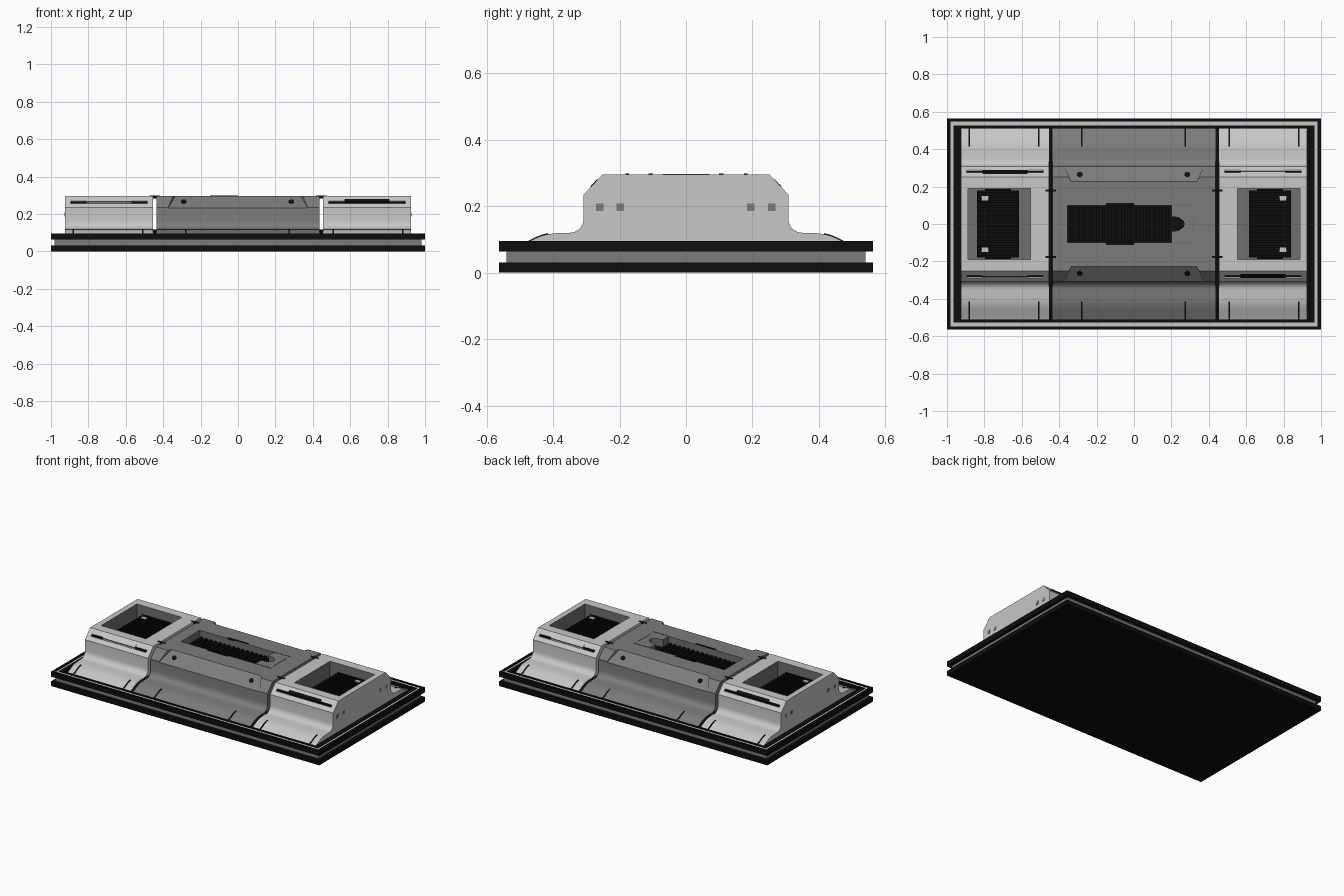
import bpy, bmesh, math
from mathutils import Vector

if "Cube" in bpy.data.objects:
    bpy.data.objects.remove(bpy.data.objects["Cube"])


def mat(name, r, g=None, b=None):
    m = bpy.data.materials.new(name)
    m.diffuse_color = (r, g or r, b or r, 1)
    m.use_nodes = True
    m.node_tree.nodes["Principled BSDF"].inputs["Base Color"].default_value = m.diffuse_color
    return m


BLACK = mat("black", 0.004)
LIGHT = mat("light grey", 0.57)
MID = mat("mid grey", 0.2)
DARK = mat("pocket grey", 0.16)


def finish(name, bm, material):
    bmesh.ops.recalc_face_normals(bm, faces=bm.faces)
    me = bpy.data.meshes.new(name)
    bm.to_mesh(me)
    bm.free()
    me.materials.append(material)
    ob = bpy.data.objects.new(name, me)
    bpy.context.collection.objects.link(ob)
    return ob


def boxes(name, material, *ranges):
    """One object made of boxes given as (x0, x1, y0, y1, z0, z1)."""
    bm = bmesh.new()
    for x0, x1, y0, y1, z0, z1 in ranges:
        vs = bmesh.ops.create_cube(bm, size=1)["verts"]
        for v in vs:
            v.co = ((x0 + x1) / 2 + v.co.x * (x1 - x0),
                    (y0 + y1) / 2 + v.co.y * (y1 - y0),
                    (z0 + z1) / 2 + v.co.z * (z1 - z0))
    return finish(name, bm, material)


def ring(name, material, X, Y, x, y, z0, z1):
    return boxes(name, material, (-X, X, y, Y, z0, z1), (-X, X, -Y, -y, z0, z1),
                 (-X, -x, -y, y, z0, z1), (x, X, -y, y, z0, z1))


def loft(name, material, a, b):
    """Solid between two matching outlines of 3D points."""
    bm = bmesh.new()
    va, vb = [bm.verts.new(p) for p in a], [bm.verts.new(p) for p in b]
    bm.faces.new(va)
    bm.faces.new(vb)
    for i in range(len(va)):
        j = (i + 1) % len(va)
        bm.faces.new((va[i], va[j], vb[j], vb[i]))
    return finish(name, bm, material)


def prism(name, material, pts, x0, x1):
    return loft(name, material, [(x0, y, z) for y, z in pts], [(x1, y, z) for y, z in pts])


def activate(ob):
    bpy.ops.object.select_all(action='DESELECT')
    ob.select_set(True)
    bpy.context.view_layer.objects.active = ob


def cut(ob, cutter):
    m = ob.modifiers.new("cut", 'BOOLEAN')
    m.operation, m.solver, m.object = 'DIFFERENCE', 'EXACT', cutter
    activate(ob)
    bpy.ops.object.modifier_apply(modifier=m.name)
    bpy.data.objects.remove(cutter)


def colour_pocket(ob, x0, x1, y):
    """Grey inside of a pocket."""
    ob.data.materials.append(DARK)
    for p in ob.data.polygons:
        c = p.center
        if x0 - .01 < c.x < x1 + .01 and abs(c.y) < y + .01 and .1 < c.z < .29:
            p.material_index = 1


def smooth(ob):
    activate(ob)
    bpy.ops.object.shade_smooth_by_angle(angle=math.radians(28))


# screen slab, core and rear frame
boxes("front_panel", BLACK, (-1, 1, -.563, .563, 0, .031))
boxes("core_slab", MID, (-.98, .98, -.541, .541, .031, .065))
ring("frame_outer", BLACK, 1, .563, .981, .547, .063, .096)
ring("frame_channel", LIGHT, .981, .547, .965, .527, .063, .092)
ring("frame_inner", BLACK, .965, .527, .935, .51, .063, .096)
boxes("frame_floor", BLACK, (-.94, .94, -.515, .515, .063, .072))

# half profile of the rear housing, from foot to top
foot = [(-.51, .078), (-.47, .095), (-.455, .103), (-.435, .111), (-.415, .116), (-.39, .119), (-.35, .12)]
bend = [(-.35 + .042 * math.sin(math.radians(a)), .162 - .042 * math.cos(math.radians(a)))
        for a in (18, 36, 54, 72, 90)]
half = [(-.51, .066)] + foot + bend + [(-.308, .235), (-.252, .295)]
profile = half + [(-y, z) for y, z in reversed(half)]

# end housings with deep pockets
for s, side in ((-1, "left"), (1, "right")):
    x0, x1 = sorted((s * .455, s * .925))
    house = prism(side + "_housing", LIGHT, profile, x0, x1)
    p0, p1 = sorted((s * .553, s * .887))
    cut(house, boxes("cutter", DARK, (p0, p1, -.19, .19, .19, .4)))
    for f in (-1, 1):   # vent slots in the chamfers
        a, b = sorted((s * .485, s * .895))
        y0, y1 = sorted((f * .27, f * .34))
        cut(house, boxes("cutter", DARK, (a, b, y0, y1, .257, .269)))
    colour_pocket(house, p0, p1, .19)
    smooth(house)

    # ribbed module inside the pocket
    c0, c1 = sorted((s * .615, s * .84))
    ribs = [(c0, c1, -.178, .178, .188, .23)]
    n = 14
    for i in range(n):
        y = -.172 + i * .344 / (n - 1)
        ribs.append((c0 + .004, c1 - .004, y - .007, y + .007, .228, .243))
    ribs.append(((c0 + c1) / 2 - .07, (c0 + c1) / 2 + .07, -.187, .187, .19, .225))
    boxes(side + "_pocket_module", BLACK, *ribs)
    boxes(side + "_module_pads", LIGHT,
          *[(s * .797 - .018, s * .797 + .018, y - .013, y + .013, .24, .247) for y in (-.138, .138)])

    # dark lining and latch bars in the vent slots
    for f, end in ((-1, "front"), (1, "back")):
        y0, y1 = sorted((f * .269, f * .284))
        a, b = sorted((s * .487, s * .893))
        boxes(f"{side}_{end}_vent", BLACK, (a, b, y0, y1, .257, .266))
        a, b = sorted((s * .57, s * .81))
        m = LIGHT if s * f > 0 else BLACK
        prism(f"{side}_{end}_latch", m if f * s < 0 else LIGHT,
              [(f * .268, .281), (f * .288, .2595), (f * .285, .2565), (f * .265, .278)], a, b)

    # small squares on the end plate
    boxes(side + "_end_sockets", MID,
          *[(s * .924 - .003, s * .924 + .003, y - .011, y + .011, .186, .208)
            for y in (-.26, -.198, .195, .258)])

    # seam between housings, low filler and clips
    g0, g1 = sorted((s * .43, s * .46))
    low = [(-.505, .066)] + [(y, z - .004) for y, z in foot]
    prism(side + "_seam", BLACK, low + [(-y, z) for y, z in reversed(low)], g0, g1)
    boxes(side + "_seam_clips", BLACK,
          *[(s * .445 - .028, s * .445 + .028, y - .005, y + .005, .283, .298) for y in (-.177, .18)])

# middle housing
mid = prism("middle_housing", MID, profile, -.435, .435)
for f in (-1, 1):   # sloped notch with flared ends
    top = [(-.30, f * .18, .317), (.30, f * .18, .317), (.41, f * .34, .2), (-.41, f * .34, .2)]
    # inner edge meets the top at y .225, outer edge just above the chamfer foot
    a = [(-.335, f * .225, .296), (.335, f * .225, .296), (.375, f * .312, .228), (-.375, f * .312, .228)]
    b = [(x * 1.06, y + f * .05, z + .06) for x, y, z in a]
    cut(mid, loft("cutter", DARK, a, b))
outline = [(-.355, -.1), (.2, -.1), (.2, -.04), (.24, -.034), (.262, -.018), (.27, 0),
           (.262, .018), (.24, .034), (.2, .04), (.2, .1), (-.355, .1)]
cut(mid, loft("cutter", DARK, [(x, y, .21) for x, y in outline], [(x, y, .4) for x, y in outline]))
colour_pocket(mid, -.355, .27, .1)
smooth(mid)

# centre module in its pocket, with fins and a rounded nose
loft("centre_module", BLACK, [(x, y * .99, .2) for x, y in outline], [(x, y * .99, .245) for x, y in outline])
boxes("centre_fins", BLACK,
      *[(-.34 + i * .034, -.324 + i * .034, -.092, .092, .243, .258) for i in range(16)])
boxes("centre_tabs", BLACK, (-.15, 0, .1, .113, .288, .298), (-.15, 0, -.113, -.1, .288, .298))
boxes("centre_panel_lines", DARK, (.2, .32, .1, .103, .29, .297), (.2, .32, -.103, -.1, .29, .297),
      (.309, .313, -.07, .07, .29, .297))

# screw holes in the notches
bm = bmesh.new()
slope = math.atan2(.068, .087)
for f in (-1, 1):
    n = Vector((0, f * math.sin(slope), math.cos(slope)))
    for x in (-.29, .285):
        vs = bmesh.ops.create_cone(bm, cap_ends=True, segments=16, radius1=.015, radius2=.015, depth=.008)["verts"]
        q = Vector((0, 0, 1)).rotation_difference(n)
        for v in vs:
            v.co = q @ v.co + Vector((x, f * .264, .2655))
finish("notch_screw_holes", bm, BLACK)

# thin dark grooves running over the feet
strip = [p for p in foot if p[0] < -.4]
for f, end in ((-1, "front"), (1, "back")):
    pts = [(-f * y, z + .003) for y, z in strip] + [(-f * y, z - .005) for y, z in reversed(strip)]
    for i, x in enumerate((-.88, -.51, -.28, .275, .51, .88)):
        prism(f"{end}_foot_groove_{i}", BLACK, pts, x - .004, x + .004)
